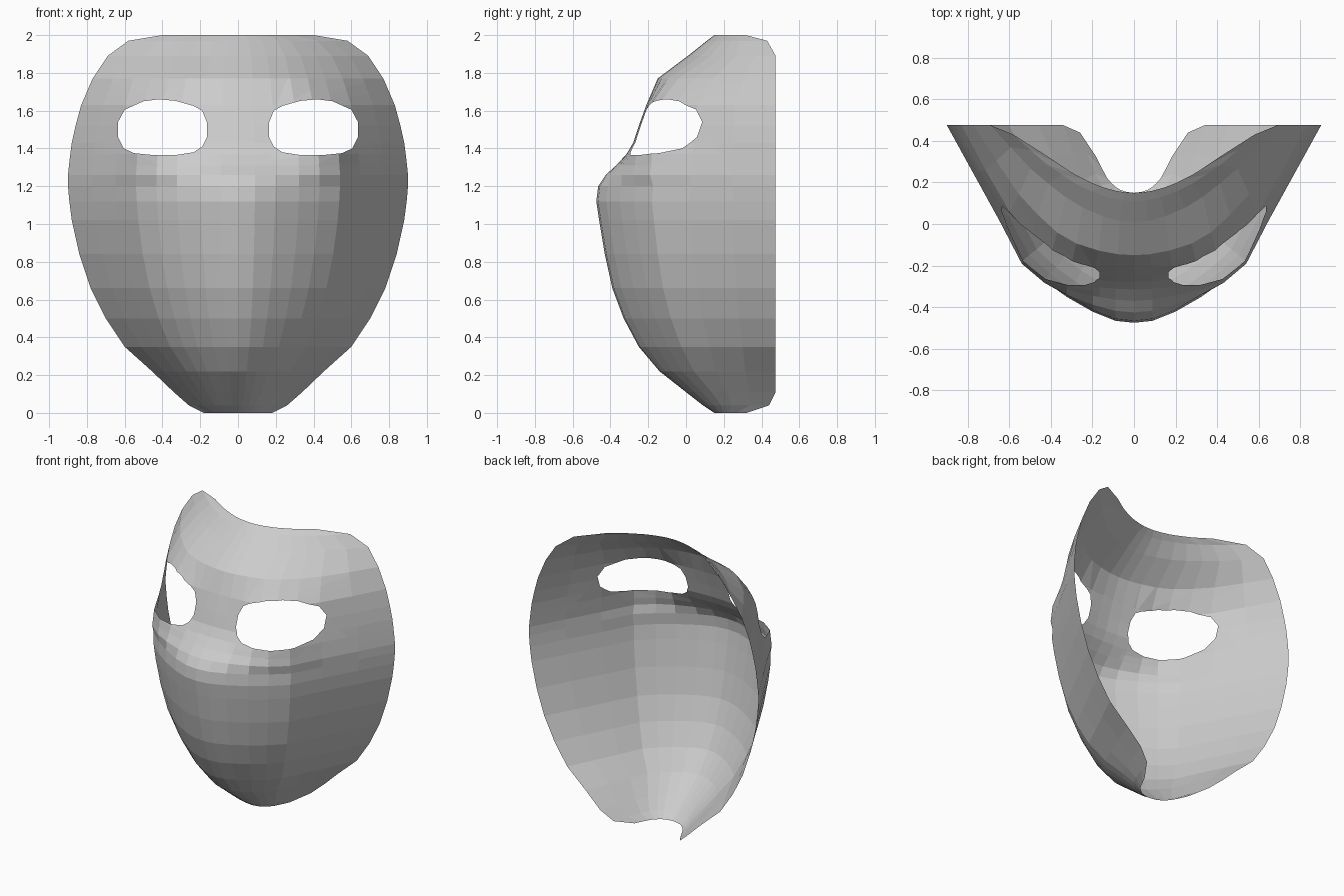
import bpy, bmesh
from mathutils import Vector

# Horizontal rows: height, half width, depth at centre line, depth at rim
ROWS = [(0, .18, .15, .32), (.04, .26, .09, .44), (.11, .34, 0, .475),
        (.22, .455, -.14, .475), (.35, .6, -.25, .475), (.5, .7, -.33, .475),
        (.66, .78, -.39, .475), (.84, .84, -.43, .475), (1.02, .88, -.46, .475),
        (1.12, .893, -.475, .475), (1.2, .9, -.465, .475), (1.26, .9, -.425, .475),
        (1.31, .895, -.37, .475), (1.37, .888, -.315, .475), (1.43, .88, -.28, .475),
        (1.52, .86, -.25, .475), (1.63, .83, -.21, .475), (1.77, .77, -.15, .475),
        (1.89, .69, .01, .475), (1.97, .58, .11, .43), (2, .4, .15, .315)]

# Columns across half the face, and cross-section curves at key heights
COLS = [0, .1, .22, .36, .48, .6, .72, .86, 1]
SECTIONS = [(0, [0, .01, .03, .08, .16, .27, .42, .7, 1]),
            (.35, [0, .01, .055, .13, .21, .31, .52, .76, 1]),
            (1.2, [0, .01, .055, .13, .21, .31, .52, .76, 1]),
            (1.37, [0, .005, .015, .03, .065, .17, .44, .72, 1]),
            (1.5, [0, .005, .02, .05, .105, .22, .42, .70, 1]),
            (1.65, [0, .005, .01, .03, .09, .22, .39, .68, 1]),
            (1.89, [0, .01, .06, .15, .26, .4, .55, .77, 1]),
            (2, [0, .01, .06, .15, .26, .4, .55, .77, 1])]

# Convex eye outline, clockwise in front view
EYE = [(.165, 1.46), (.165, 1.54), (.19, 1.6), (.235, 1.625), (.33, 1.652),
       (.42, 1.66), (.5, 1.65), (.6, 1.605), (.635, 1.54), (.635, 1.46),
       (.605, 1.4), (.55, 1.375), (.45, 1.365), (.33, 1.365), (.235, 1.38), (.19, 1.41)]


def section(z):
    for (z0, a), (z1, b) in zip(SECTIONS, SECTIONS[1:]):
        if z <= z1:
            t = (z - z0) / (z1 - z0)
            return [p + (q - p) * t for p, q in zip(a, b)]


# Half of the face shell as a grid
bm = bmesh.new()
grid = [[bm.verts.new((u * w, mid + (rim - mid) * s, z))
         for u, s in zip(COLS, section(z))] for z, w, mid, rim in ROWS]
for lo, hi in zip(grid, grid[1:]):
    for i in range(len(COLS) - 1):
        bm.faces.new((lo[i], lo[i + 1], hi[i + 1], hi[i]))

# Eye opening: slice along each outline edge, then remove the inside
inside = [f for f in bm.faces
          if max(v.co.z for v in f.verts) > 1.36 and min(v.co.z for v in f.verts) < 1.67
          and max(v.co.x for v in f.verts) > .16 and min(v.co.x for v in f.verts) < .64]
for (x0, z0), (x1, z1) in zip(EYE, EYE[1:] + EYE[:1]):
    co = Vector((x0, 0, z0))
    normal = Vector((z0 - z1, 0, x1 - x0)).normalized()
    geom = set(inside)
    for f in inside:
        geom.update(f.edges)
        geom.update(f.verts)
    cut = bmesh.ops.bisect_plane(bm, geom=list(geom), dist=1e-5, plane_co=co, plane_no=normal)
    inside = [f for f in cut["geom"] if isinstance(f, bmesh.types.BMFace)
              and (f.calc_center_median() - co).dot(normal) < 0]
bmesh.ops.delete(bm, geom=inside, context='FACES')

mesh = bpy.data.meshes.new("face_mask")
bm.to_mesh(mesh)
bm.free()
mask = bpy.data.objects.new("face_mask", mesh)
bpy.context.collection.objects.link(mask)

# Mirror to the other half
mirror = mask.modifiers.new("mirror", 'MIRROR')
mirror.use_clip = True
mirror.merge_threshold = .0005
